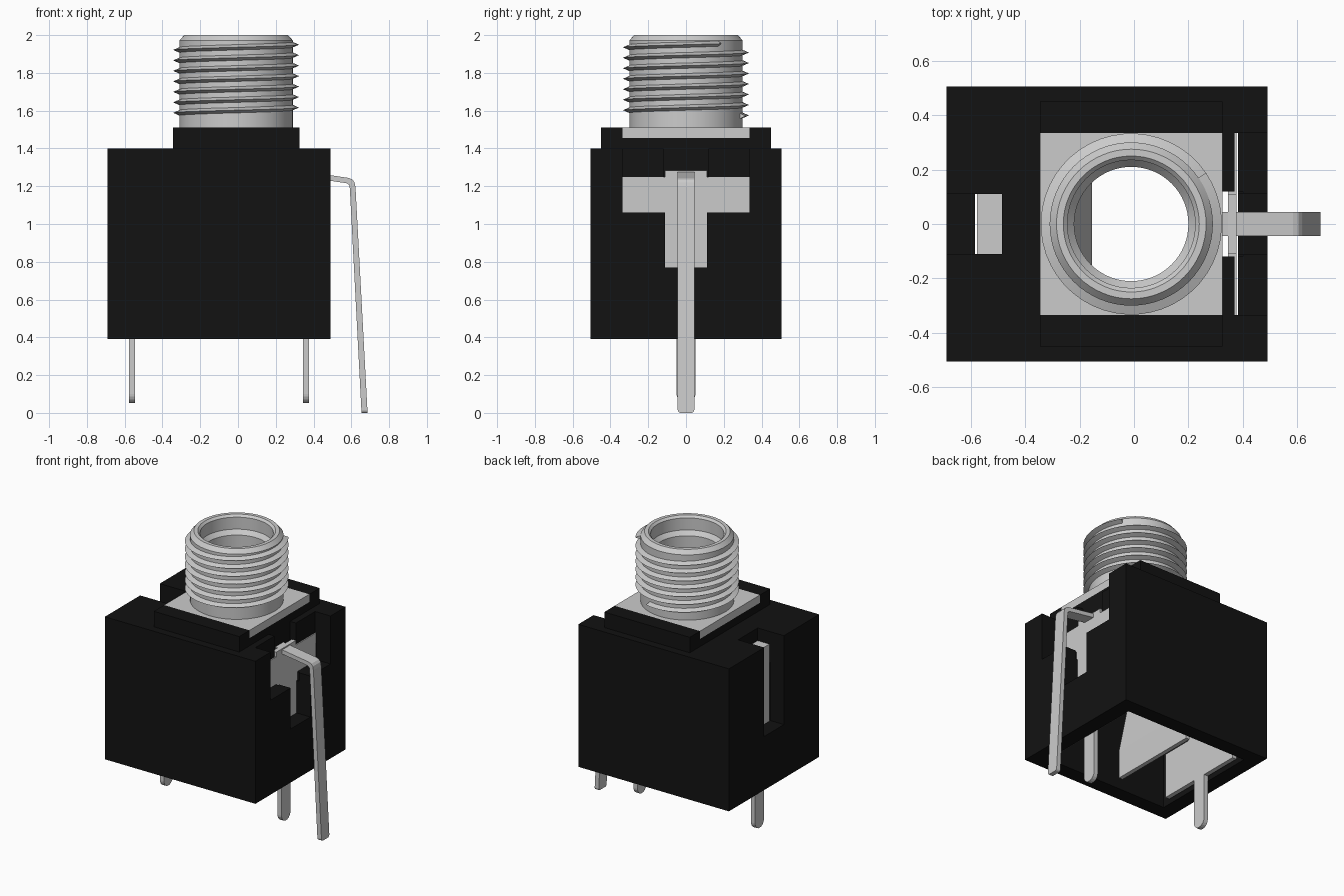
import bpy, bmesh, math
from mathutils import Vector

if "Cube" in bpy.data.objects:
    bpy.data.objects.remove(bpy.data.objects["Cube"])

CX = -0.01  # bushing axis
black = bpy.data.materials.new("black_plastic")
black.diffuse_color = (0.006, 0.006, 0.006, 1)
black.use_nodes = True
black.node_tree.nodes["Principled BSDF"].inputs["Base Color"].default_value = black.diffuse_color


def finish(name, bm, mat=None, smooth=False):
    bmesh.ops.recalc_face_normals(bm, faces=bm.faces[:])
    me = bpy.data.meshes.new(name)
    bm.to_mesh(me)
    bm.free()
    ob = bpy.data.objects.new(name, me)
    bpy.context.collection.objects.link(ob)
    if mat:
        me.materials.append(mat)
    if smooth:
        bpy.ops.object.select_all(action='DESELECT')
        ob.select_set(True)
        bpy.context.view_layer.objects.active = ob
        bpy.ops.object.shade_smooth_by_angle(angle=math.radians(30))
    return ob


def box(name, x, y, z, mat=None):
    bm = bmesh.new()
    bmesh.ops.create_cube(bm, size=1)
    for v in bm.verts:
        v.co = Vector([(r[0] + r[1]) / 2 + c * (r[1] - r[0]) for r, c in zip((x, y, z), v.co)])
    return finish(name, bm, mat)


def cylinder(name, r, z0, z1):
    bm = bmesh.new()
    bmesh.ops.create_cone(bm, cap_ends=True, segments=64, radius1=r, radius2=r, depth=z1 - z0)
    bmesh.ops.translate(bm, verts=bm.verts, vec=(CX, 0, (z0 + z1) / 2))
    return finish(name, bm)


def cut(ob, cutters):
    for c in cutters:
        m = ob.modifiers.new("cut", 'BOOLEAN')
        m.operation, m.solver, m.object = 'DIFFERENCE', 'EXACT', c
        bpy.context.view_layer.objects.active = ob
        bpy.ops.object.modifier_apply(modifier=m.name)
        bpy.data.objects.remove(c)


def prism(name, pts, axis, a, b):
    """Extrude a yz (axis x) or xz (axis y) outline from a to b."""
    bm = bmesh.new()
    place = (lambda p, t: (t, p[0], p[1])) if axis == 'x' else (lambda p, t: (p[0], t, p[1]))
    rings = [[bm.verts.new(place(p, t)) for p in pts] for t in (a, b)]
    n = len(pts)
    for i in range(n):
        j = (i + 1) % n
        bm.faces.new((rings[0][i], rings[0][j], rings[1][j], rings[1][i]))
    bm.faces.new(rings[0])
    bm.faces.new(rings[1][::-1])
    return finish(name, bm)


def mirrored(half):
    return half + [(-y, z) for y, z in reversed(half)]


# Housing with open underside, contact slots and bore
body = box("housing", (-0.69, 0.49), (-0.505, 0.505), (0.39, 1.40), black)
cut(body, [
    box("cavity", (-0.585, 0.382), (-0.40, 0.40), (0.3, 1.18)),
    box("right_slot_wide", (0.37, 0.6), (-0.335, 0.335), (1.06, 1.5)),
    box("right_slot_stem", (0.36, 0.6), (-0.11, 0.11), (0.77, 1.1)),
    box("right_gap", (0.325, 0.40), (-0.12, 0.12), (1.0, 1.5)),
    box("left_slot", (-0.8, -0.485), (-0.11, 0.11), (0.77, 1.5)),
    cylinder("bore", 0.215, 1.0, 1.6),
])

# Raised collar with seat for the metal flange
collar = box("collar", (-0.345, 0.325), (-0.45, 0.45), (1.40, 1.51), black)
cut(collar, [
    box("flange_seat", (-0.5, 0.5), (-0.335, 0.335), (1.455, 1.6)),
    cylinder("collar_bore", 0.215, 1.3, 1.6),
])
flange = box("flange_plate", (-0.345, 0.325), (-0.335, 0.335), (1.455, 1.51))
cut(flange, [cylinder("flange_bore", 0.215, 1.3, 1.6)])

# Bushing: turned profile
profile = [(0.21, 1.25), (0.21, 1.87), (0.235, 1.90), (0.235, 1.985), (0.25, 2.0),
           (0.275, 2.0), (0.30, 1.972), (0.30, 1.25)]
bm = bmesh.new()
N = 64
rings = [[bm.verts.new((CX + r * math.cos(2 * math.pi * i / N), r * math.sin(2 * math.pi * i / N), z))
          for r, z in profile] for i in range(N)]
for i in range(N):
    a, b = rings[i], rings[(i + 1) % N]
    for k in range(len(profile)):
        l = (k + 1) % len(profile)
        bm.faces.new((a[k], b[k], b[l], a[l]))
finish("bushing", bm, smooth=True)

# Helical thread, sharp triangular section
bm = bmesh.new()
PITCH, TURNS, SEG = 0.0555, 6.9, 48
steps = int(TURNS * SEG)
prev = None
for s in range(steps + 1):
    t = math.radians(72) + 2 * math.pi * s / SEG
    z = 1.572 + PITCH * s / SEG
    ring = [bm.verts.new((CX + r * math.cos(t), r * math.sin(t), z + dz))
            for r, dz in ((0.296, -0.016), (0.333, 0), (0.296, 0.016))]
    if prev:
        for k in range(3):
            l = (k + 1) % 3
            bm.faces.new((prev[k], ring[k], ring[l], prev[l]))
    if s in (0, steps):
        bm.faces.new(ring)
    prev = ring
finish("thread", bm, smooth=True)

# Flat contacts with round-ended pins
tip = [(0.05 * math.sin(a), 0.10 - 0.05 * math.cos(a))
       for a in (math.radians(d) for d in (15, 35, 55, 75, 90))]
prism("right_contact", mirrored(tip + [(0.05, 0.42), (0.335, 0.42), (0.335, 1.25),
                                       (0.11, 1.25), (0.11, 1.283)]), 'x', 0.345, 0.377)
prism("left_contact", mirrored(tip + [(0.05, 0.42), (0.335, 0.42), (0.335, 0.74),
                                      (0.11, 0.74), (0.11, 1.31)]), 'x', -0.577, -0.545)
box("left_contact_tab", (-0.577, -0.485), (-0.11, 0.11), (1.28, 1.31))

# Inclined spring contact beside the bore
prism("spring_contact", [(-0.185, 0.42), (-0.155, 0.42), (-0.155, 0.62), (-0.27, 1.17),
                         (-0.30, 1.17), (-0.185, 0.62)], 'y', -0.335, 0.335)

# Long bent ground pin
pin = prism("ground_pin", [(0.22, 1.298), (0.585, 1.244), (0.605, 1.236), (0.617, 1.22), (0.622, 1.195),
                           (0.686, 0.0), (0.654, 0.0), (0.592, 1.19), (0.588, 1.207), (0.575, 1.216),
                           (0.22, 1.268)], 'y', -0.044, 0.044)
bm = bmesh.new()
bm.from_mesh(pin.data)
ends = [e for e in bm.edges if all(v.co.z < 0.02 for v in e.verts)
        and abs(e.verts[0].co.y - e.verts[1].co.y) < 1e-4]
bmesh.ops.bevel(bm, geom=ends, offset=0.016, segments=3, affect='EDGES', profile=0.5)
bm.to_mesh(pin.data)
bm.free()
